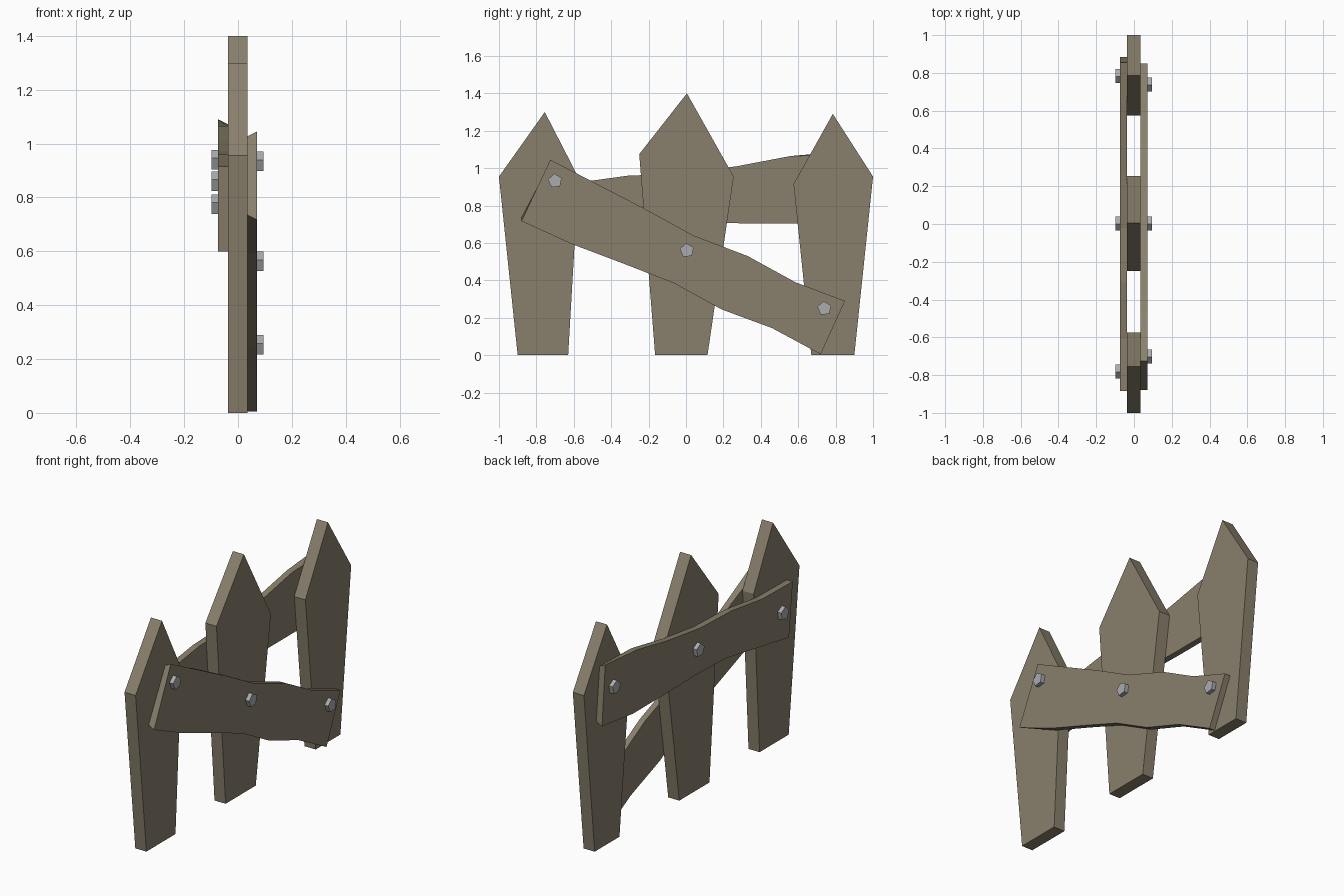
import bpy
import bmesh
import math

default_cube = bpy.data.objects.get("Cube")
if default_cube:
    bpy.data.objects.remove(default_cube, do_unlink=True)


def make_material(name, colour):
    material = bpy.data.materials.new(name)
    material.use_nodes = True
    material.diffuse_color = colour
    material.node_tree.nodes["Principled BSDF"].inputs["Base Color"].default_value = colour
    return material


wood = make_material("weathered wood", (0.25, 0.215, 0.15, 1))
metal = make_material("grey metal", (0.4, 0.41, 0.42, 1))


def finish(name, bm, material):
    bmesh.ops.recalc_face_normals(bm, faces=bm.faces[:])
    mesh = bpy.data.meshes.new(name)
    bm.to_mesh(mesh)
    bm.free()
    mesh.materials.append(material)
    obj = bpy.data.objects.new(name, mesh)
    bpy.context.collection.objects.link(obj)
    return obj


def extruded_outline(name, outline, x_start, x_end, material):
    """Prism along x from a (y, z) outline."""
    bm = bmesh.new()
    face = bm.faces.new([bm.verts.new((x_start, y, z)) for y, z in outline])
    result = bmesh.ops.extrude_face_region(bm, geom=[face])
    moved = [item for item in result["geom"] if isinstance(item, bmesh.types.BMVert)]
    bmesh.ops.translate(bm, verts=moved, vec=(x_end - x_start, 0, 0))
    return finish(name, bm, material)


def crooked_plank(name, top, bottom, x_inner, x_outer, high_end):
    """Wavy board made of quad strips, its raised end flaring outward."""
    bm = bmesh.new()
    rings = []
    for i, (upper, lower) in enumerate(zip(top, bottom)):
        taper = 0.018 if i == high_end else 0
        corners = [
            (x_inner, upper[0], upper[1] - taper),
            (x_outer, upper[0], upper[1]),
            (x_outer, lower[0], lower[1]),
            (x_inner, lower[0], lower[1] + taper),
        ]
        rings.append([bm.verts.new(corner) for corner in corners])
    for ring, following in zip(rings, rings[1:]):
        for a in range(4):
            b = (a + 1) % 4
            bm.faces.new((ring[a], ring[b], following[b], following[a]))
    bm.faces.new(rings[0])
    bm.faces.new(rings[-1])
    return finish(name, bm, wood)


def bolt(name, y, z, x_inner, x_outer):
    """Five-sided bolt head."""
    angles = [math.radians(168 + 72 * i) for i in range(5)]
    outline = [(y + 0.039 * math.cos(a), z + 0.039 * math.sin(a)) for a in angles]
    extruded_outline(name, outline, x_inner, x_outer, metal)


# Pointed upright posts
posts = {
    "front_post": [(-0.9, 0), (-0.63, 0), (-0.575, 0.95), (-0.755, 1.3), (-1, 0.955)],
    "middle_post": [(-0.165, 0), (0.115, 0), (0.255, 0.955), (0.005, 1.4), (-0.25, 1.075)],
    "back_post": [(0.67, 0), (0.9, 0), (1, 0.955), (0.785, 1.29), (0.575, 0.915)],
}
for post_name, post_outline in posts.items():
    extruded_outline(post_name, post_outline, -0.037, 0.035, wood)

# Diagonal brace on the left side
crooked_plank(
    "diagonal_plank",
    [(-0.725, 1.045), (-0.475, 0.915), (-0.215, 0.78), (0.04, 0.64),
     (0.33, 0.53), (0.585, 0.39), (0.85, 0.29)],
    [(-0.88, 0.717), (-0.61, 0.594), (-0.335, 0.49), (-0.065, 0.385),
     (0.19, 0.245), (0.46, 0.145), (0.72, 0.005)],
    0.035, 0.071, 0)

# Nearly level rail on the right side
crooked_plank(
    "upper_plank",
    [(-0.885, 0.915), (-0.6, 0.92), (-0.31, 0.96), (-0.02, 0.97),
     (0.27, 1.01), (0.56, 1.065), (0.855, 1.09)],
    [(-0.85, 0.6), (-0.56, 0.65), (-0.27, 0.7), (0.02, 0.71),
     (0.31, 0.705), (0.6, 0.705), (0.885, 0.74)],
    -0.037, -0.074, 6)

# Bolt heads on both planks, one per post
for place, y, z in (("front", -0.7, 0.932), ("middle", 0.005, 0.56), ("back", 0.74, 0.25)):
    bolt(place + "_diagonal_bolt", y, z, 0.068, 0.095)
for place, y, z in (("front", -0.78, 0.773), ("middle", 0.005, 0.858), ("back", 0.785, 0.938)):
    bolt(place + "_upper_bolt", y, z, -0.071, -0.098)
